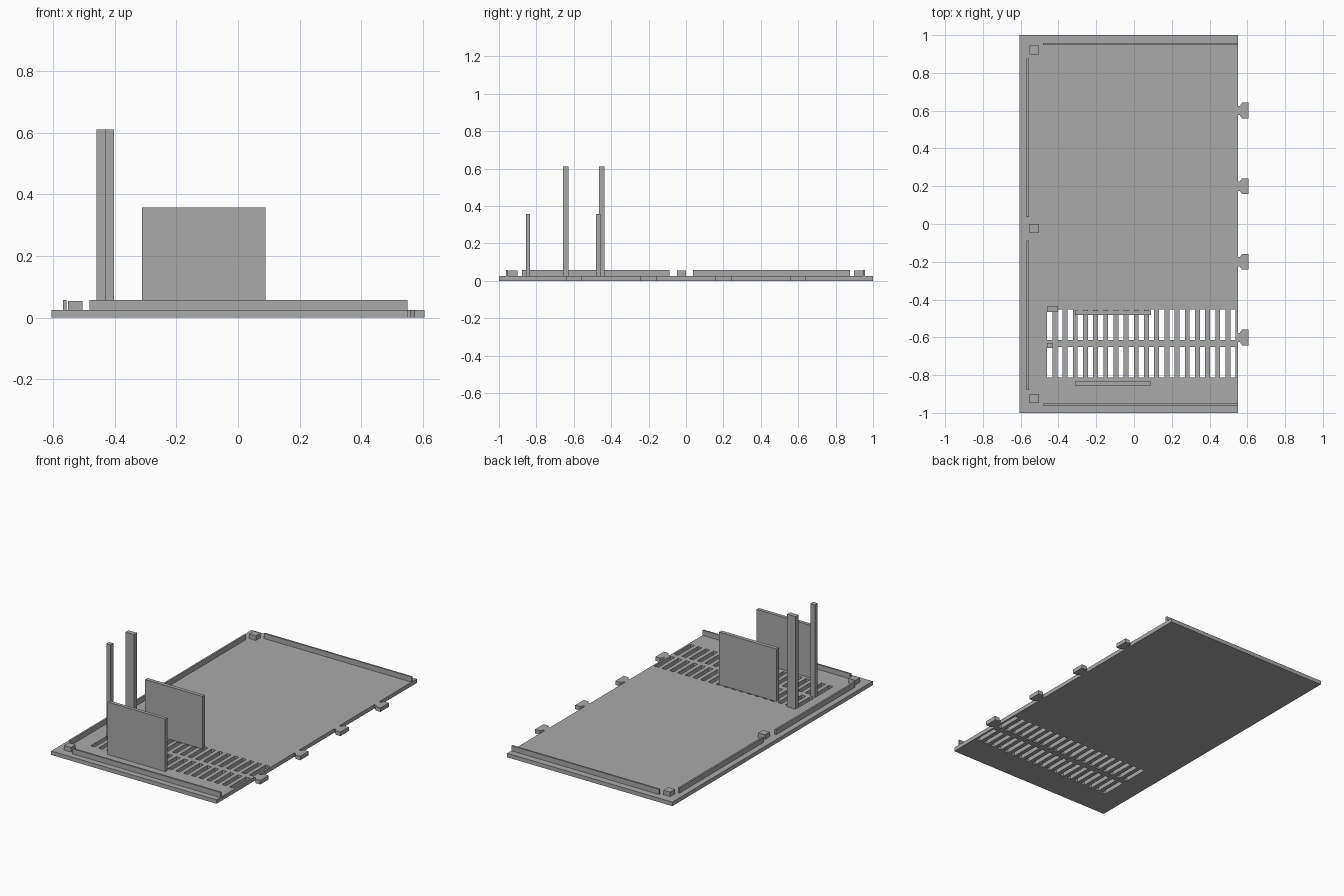
import bpy, bmesh

if "Cube" in bpy.data.objects:
    bpy.data.objects.remove(bpy.data.objects["Cube"])

grey = bpy.data.materials.new("light_grey")
grey.diffuse_color = (0.40, 0.40, 0.40, 1)
grey.use_nodes = True
grey.node_tree.nodes["Principled BSDF"].inputs["Base Color"].default_value = grey.diffuse_color

T = 0.025  # plate thickness


def add_object(name, bm):
    bmesh.ops.recalc_face_normals(bm, faces=bm.faces)
    me = bpy.data.meshes.new(name)
    bm.to_mesh(me)
    bm.free()
    me.materials.append(grey)
    ob = bpy.data.objects.new(name, me)
    bpy.context.collection.objects.link(ob)
    return ob


def add_prism(bm, outline, z0, z1):
    face = bm.faces.new([bm.verts.new((x, y, z0)) for x, y in outline])
    ext = bmesh.ops.extrude_face_region(bm, geom=[face])
    for v in ext["geom"]:
        if isinstance(v, bmesh.types.BMVert):
            v.co.z = z1


def rect(x0, x1, y0, y1):
    return [(x0, y0), (x1, y0), (x1, y1), (x0, y1)]


def box(name, x0, x1, y0, y1, z0, z1):
    bm = bmesh.new()
    add_prism(bm, rect(x0, x1, y0, y1), z0, z1)
    return add_object(name, bm)


# Base plate
plate = box("base_plate", -0.605, 0.55, -1, 1, 0, T)

# Two rows of ventilation slots cut through the plate
bm = bmesh.new()
for y0, y1 in ((-0.615, -0.452), (-0.812, -0.65)):
    for i in range(19):
        x = -0.46 + i * 0.0539
        add_prism(bm, rect(x, x + 0.028, y0, y1), -0.05, 0.1)
cutter = add_object("slot_cutter", bm)
cutter.hide_render = True
cutter.hide_set(True)
cut = plate.modifiers.new("slots", "BOOLEAN")
cut.operation = "DIFFERENCE"
cut.solver = "EXACT"
cut.object = cutter

# Snap tabs along the right edge: narrow neck, flared head
half = [(0.55, 0.024), (0.56, 0.024), (0.572, 0.042), (0.605, 0.042)]
for i, yc in enumerate((-0.6, -0.2, 0.2, 0.6)):
    bm = bmesh.new()
    outline = [(x, yc - w) for x, w in half] + [(x, yc + w) for x, w in reversed(half)]
    add_prism(bm, outline, 0, T)
    add_object(f"snap_tab_{i + 1}", bm)

# Low rails inside the border
box("front_rail", -0.482, 0.55, -0.962, -0.951, T, 0.057)
box("back_rail", -0.482, 0.55, 0.947, 0.958, T, 0.057)
box("left_rail_front", -0.568, -0.557, -0.878, -0.088, T, 0.057)
box("left_rail_back", -0.568, -0.557, 0.037, 0.877, T, 0.057)

# Small square locating blocks
for name, y0 in (("front", -0.948), ("middle", -0.048), ("back", 0.898)):
    box(f"{name}_block", -0.552, -0.504, y0, y0 + 0.048, T, 0.054)

# Upright panels
box("front_panel", -0.312, 0.09, -0.855, -0.833, T, 0.357)
box("back_panel", -0.312, 0.09, -0.482, -0.458, T, 0.357)

# Tall posts
box("front_post", -0.46, -0.43, -0.657, -0.629, T, 0.61)
box("back_post", -0.46, -0.402, -0.465, -0.435, T, 0.61)
